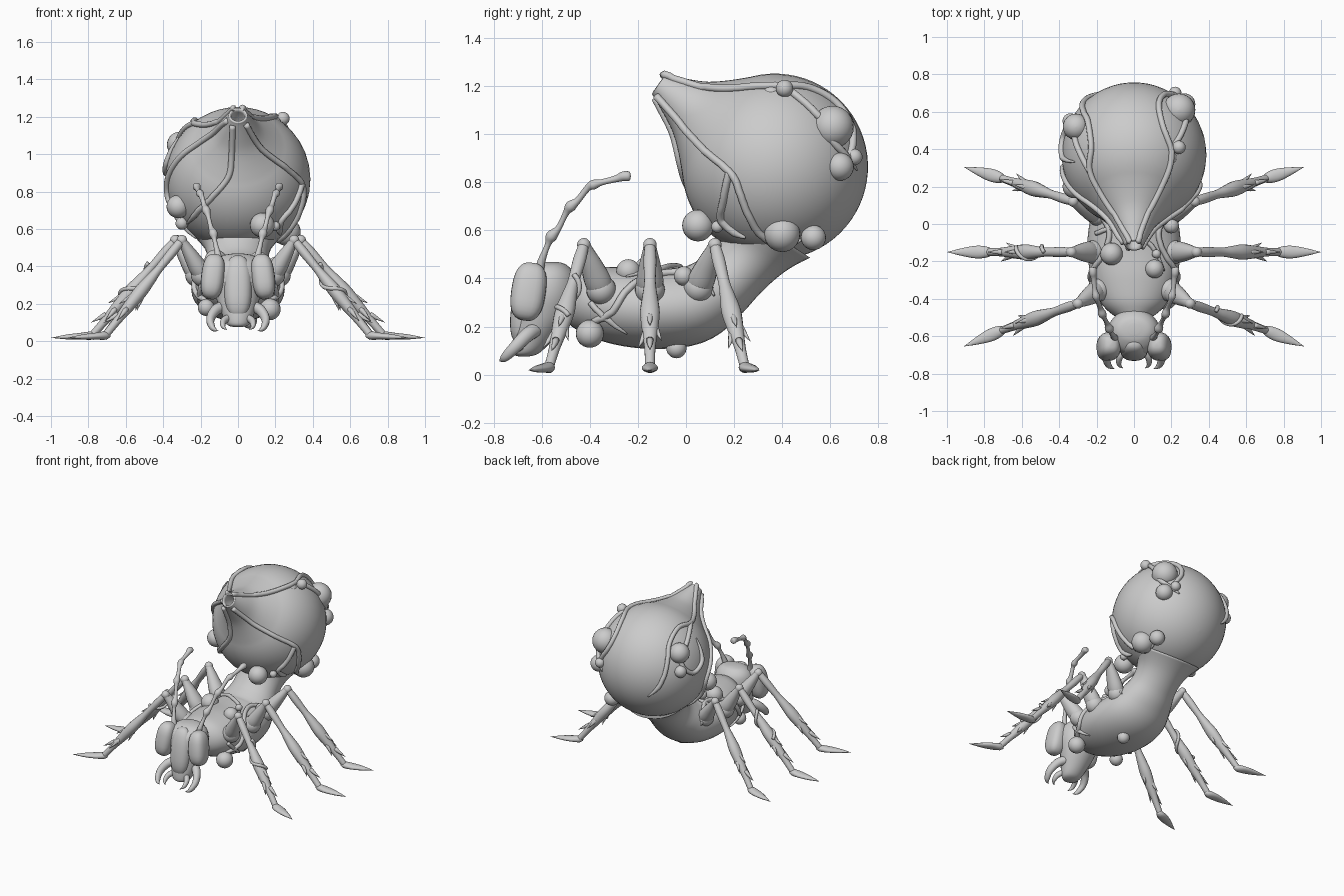
import bpy, math
from mathutils import Vector as V, Matrix
from mathutils.bvhtree import BVHTree

if "Cube" in bpy.data.objects:
    bpy.data.objects.remove(bpy.data.objects["Cube"])


def spline(pts, steps):
    """Catmull-Rom through points of any dimension."""
    out = []
    for i in range(len(pts) - 1):
        a, b, c, d = pts[max(i - 1, 0)], pts[i], pts[i + 1], pts[min(i + 2, len(pts) - 1)]
        for k in range(steps):
            t = k / steps
            out.append(tuple(.5 * (2*q + (r - p)*t + (2*p - 5*q + 4*r - s)*t*t + (3*q - p - 3*r + s)*t**3)
                             for p, q, r, s in zip(a, b, c, d)))
    return out + [tuple(pts[-1])]


def add(name, verts, faces):
    me = bpy.data.meshes.new(name)
    me.from_pydata(verts, [], faces)
    me.polygons.foreach_set("use_smooth", [True] * len(faces))
    ob = bpy.data.objects.new(name, me)
    bpy.context.collection.objects.link(ob)
    return ob


def tube(name, pts, hint=(1, 0, 0), n=16, steps=5, axis=None):
    """Loft ellipses (x, y, z, side radius, other radius) along a path."""
    if steps > 1:
        pts = spline(pts, steps)
    verts, faces, s = [], [], V(hint)
    for i, p in enumerate(pts):
        t = V(axis) if axis else (V(pts[min(i + 1, len(pts) - 1)][:3]) - V(pts[max(i - 1, 0)][:3])).normalized()
        s = (s - t * s.dot(t)).normalized()
        u = t.cross(s)
        for k in range(n):
            a = 2 * math.pi * k / n
            verts.append(V(p[:3]) + s * (max(p[3], .0005) * math.cos(a)) + u * (max(p[4], .0005) * math.sin(a)))
    for i in range(len(pts) - 1):
        for k in range(n):
            j = (k + 1) % n
            faces.append((i*n + k, i*n + j, i*n + n + j, i*n + n + k))
    faces += [tuple(range(n))[::-1], tuple(range(len(verts) - n, len(verts)))]
    return add(name, verts, faces)


def ball(name, c, r, tilt=(0, 0, 0), power=1):
    """Ellipsoid; power below 1 makes it boxier."""
    r = r if isinstance(r, tuple) else (r, r, r)
    rot = Matrix.Rotation(tilt[1], 3, 'Y') @ Matrix.Rotation(tilt[0], 3, 'X')
    f = lambda v: math.copysign(abs(v) ** power, v)
    n, m, verts, faces = 24, 14, [], []
    for i in range(m + 1):
        a = math.pi * (i + .01) / (m + .02)
        for k in range(n):
            b = 2 * math.pi * k / n
            verts.append(V(c) + rot @ V((r[0]*f(math.sin(a))*f(math.cos(b)),
                                         r[1]*f(math.sin(a))*f(math.sin(b)), r[2]*f(math.cos(a)))))
    for i in range(m):
        for k in range(n):
            j = (k + 1) % n
            faces.append((i*n + k, i*n + n + k, i*n + n + j, i*n + j))
    faces += [tuple(range(n)), tuple(range(m*n, m*n + n))[::-1]]
    return add(name, verts, faces)


# Abdomen: globe drawn out into an open spout
C, R = V((0, .37, .865)), .387
ax = V((0, -.48, .34)).normalized()
prof = [(R*math.cos(a), R*math.sin(a)) for a in [math.pi * (1 - .772*i/26) for i in range(27)]]
prof += spline([(.3, .245), (.36, .186), (.43, .128), (.51, .086), (.575, .056), (.592, .05)], 3)
prof += [(.594, .039), (.57, .037), (.48, .036), (.44, .002)]
abdomen = tube("abdomen", [(*(C + ax*d), r, r) for d, r in prof], n=40, steps=1, axis=ax)

# Thorax curving up into the waist
thorax = tube("thorax", [(0, -.5, .33, .09, .09), (0, -.43, .315, .17, .13), (0, -.3, .29, .225, .16),
                         (0, -.14, .275, .25, .168), (0, .02, .29, .235, .165), (0, .13, .355, .195, .145),
                         (0, .21, .43, .165, .135), (0, .28, .51, .18, .15), (0, .34, .6, .25, .21)], n=32)

# Head, eyes and mouthparts
tube("head", [(0, -.56, .468, .03, .03), (0, -.565, .455, .09, .07), (0, -.575, .41, .13, .115),
              (0, -.58, .33, .14, .125), (0, -.595, .24, .12, .11), (0, -.635, .15, .088, .085),
              (0, -.665, .09, .06, .055), (0, -.675, .075, .02, .02)], n=28, axis=(0, 0, 1))
ball("face_plate", (0, -.66, .29), (.075, .065, .17), (-.15, 0, 0), .8)
for s, side in ((1, "right"), (-1, "left")):
    ball(f"{side}_eye", (s*.135, -.655, .345), (.062, .072, .122), (-.15, -s*.12, 0), .75)
    tube(f"{side}_outer_mandible", [(s*.07, -.62, .19, .03, .03), (s*.12, -.66, .165, .028, .03),
                                    (s*.148, -.71, .115, .022, .026), (s*.135, -.755, .07, .015, .018),
                                    (s*.105, -.775, .055, 0, 0)])
    tube(f"{side}_inner_mandible", [(s*.04, -.67, .13, .02, .02), (s*.075, -.71, .11, .018, .02),
                                    (s*.08, -.75, .08, .012, .014), (s*.058, -.772, .06, 0, 0)])
    # Jointed antenna
    tube(f"{side}_antenna", [(s*x, y, z, r, r) for x, y, z, r in (
        (.1, -.61, .43, .02), (.11, -.6, .475, .016), (.125, -.575, .54, .012), (.132, -.56, .575, .024),
        (.145, -.53, .61, .013), (.16, -.5, .67, .013), (.17, -.48, .7, .023), (.18, -.45, .725, .014),
        (.195, -.41, .775, .014), (.203, -.385, .79, .021), (.21, -.35, .8, .013), (.216, -.29, .815, .015),
        (.22, -.26, .825, .021), (.222, -.235, .825, .019), (.222, -.23, .825, .003))], n=12, steps=4)

# Legs: base, knee, ankle, toe for each pair
legs = {"front": ((.17, -.34, .32), (.3, -.425, .54), (.71, -.57, .03), (.91, -.655, .018)),
        "middle": ((.2, -.15, .32), (.335, -.15, .54), (.78, -.15, .03), (1, -.15, .018)),
        "back": ((.17, .04, .33), (.325, .12, .54), (.71, .245, .03), (.91, .305, .018))}
for s, side in ((1, "right"), (-1, "left")):
    for key, joints in legs.items():
        name = f"{side}_{key}"
        base, knee, ankle, toe = [V((s*p[0], p[1], p[2])) for p in joints]
        path = lambda a, b, rows: [(*a.lerp(b, t), r, q) for t, r, q in rows]
        ball(name + "_coxa", base.lerp(knee, .15), .062)
        tube(name + "_femur", path(base, knee, [(0, .045, .045), (.3, .056, .05), (.6, .046, .04),
                                                (.9, .03, .026), (1.03, .026, .022)]), (0, 1, 0))
        ball(name + "_knee", knee, .028)
        tube(name + "_tibia", path(knee, ankle, [(-.02, .02, .02), (.12, .027, .025), (.3, .024, .022), (.42, .032, .03),
                                                 (.55, .041, .036), (.7, .033, .03), (.85, .023, .022),
                                                 (1.02, .02, .02)]), (0, 1, 0))
        tube(name + "_foot", path(ankle - (toe - ankle)*.12, toe, [(0, .012, .012), (.12, .028, .022), (.35, .034, .018),
                                                                   (.65, .022, .013), (1, 0, 0)]), (0, 1, 0))
        # Thorns pointing down the shin
        d = (ankle - knee).normalized()
        out = V((0, 1, 0)).cross(d) * s
        out = out if out.z > 0 else -out
        for i, (t, w) in enumerate(((.6, out), (.66, V((0, 1, 0))), (.72, V((0, -1, 0))), (.8, out), (.55, -out))):
            p = knee.lerp(ankle, t)
            tube(f"{name}_thorn_{i}", [(*(p + w*.018), .016, .016), (*(p + w*.033 + d*.04), .01, .01),
                                       (*(p + w*.05 + d*.085), 0, 0)], (0, 1, .3), n=8, steps=2)
        # Vine coiled round two of the shins
        if (side, key) in (("right", "front"), ("left", "middle")):
            coil = []
            for i in range(15):
                a = i * .5
                c = knee.lerp(ankle, .28 + i*.024) + (out*math.cos(a) + V((0, 1, 0))*math.sin(a)) * (.03 + .0008*i)
                coil.append((*c, .011, .011))
            tube(name + "_vine", coil, n=8, steps=2)


def vein(name, ob, pts, r=.016):
    """Raised vein pressed on to the nearest surface of a body part."""
    me = ob.data
    tree = BVHTree.FromPolygons([v.co for v in me.vertices], [p.vertices for p in me.polygons])
    path = []
    sm = spline(pts, 7)
    for i, p in enumerate(sm):
        co, no = tree.find_nearest(V(p))[:2]
        w = r * (1 if i < len(sm) - 6 else .25 + .125*(len(sm) - 1 - i))
        path.append((*(co + (V(p) - co).normalized() * .006 if (V(p) - co).dot(no) > 0 else co), w, w))
    tube(name, path, (.3, .5, .8), n=10, steps=1)


# Abdomen veins running from the spout
vein("vein_top_right", abdomen, [(.02, -.1, 1.25), (.06, .03, 1.2), (.13, .16, 1.19), (.19, .3, 1.2), (.21, .4, 1.22),
                                 (.16, .52, 1.2), (.14, .64, 1.14), (.17, .72, 1.05), (.24, .71, .93), (.28, .65, .88)])
vein("vein_top_right_branch", abdomen, [(.21, .4, 1.22), (.26, .48, 1.16), (.31, .58, 1.09), (.34, .65, 1), (.3, .7, .93), (.22, .75, .85)])
vein("vein_top_left", abdomen, [(-.02, -.1, 1.25), (-.08, .02, 1.18), (-.17, .14, 1.16), (-.24, .28, 1.17), (-.23, .42, 1.18),
                                (-.26, .56, 1.12), (-.3, .64, 1), (-.28, .7, .85), (-.2, .74, .75)])
vein("vein_top_left_branch", abdomen, [(-.24, .28, 1.17), (-.32, .42, 1.12), (-.37, .55, 1), (-.39, .47, .9), (-.41, .36, .95), (-.33, .33, 1.1)])
vein("vein_side_right", abdomen, [(.04, -.12, 1.16), (.13, -.02, 1.03), (.25, .08, .93), (.35, .19, .83), (.36, .23, .7),
                                  (.3, .29, .58), (.24, .38, .51), (.25, .5, .52)])
vein("vein_side_right_branch", abdomen, [(.34, .18, .84), (.31, .15, .73), (.26, .12, .62), (.24, .18, .57), (.24, .24, .55)])
vein("vein_front_left", abdomen, [(-.03, -.13, 1.15), (-.035, -.06, 1), (-.05, -.02, .88), (-.14, 0, .77), (-.24, .09, .67), (-.3, .2, .6)])
vein("vein_side_left", abdomen, [(-.05, -.1, 1.18), (-.2, .06, 1.08), (-.33, .17, .97), (-.39, .3, .8), (-.34, .28, .66), (-.24, .3, .53)])

# Thorax veins
for s, side in ((1, "right"), (-1, "left")):
    vein(f"thorax_vein_{side}", thorax, [(s*.2, -.4, .2), (s*.24, -.31, .26), (s*.24, -.25, .36), (s*.18, -.17, .42),
                                         (s*.14, -.05, .45), (s*.2, .05, .42), (s*.24, .13, .33)], .015)
    vein(f"thorax_low_vein_{side}", thorax, [(s*.2, -.4, .3), (s*.23, -.34, .22), (s*.2, -.25, .15)], .013)
vein("thorax_cross_vein", thorax, [(-.22, -.05, .4), (-.1, -.02, .46), (0, -.06, .46), (.1, -.12, .45), (.17, -.25, .42)], .013)

# Blisters: x, y, z, radius
for i, (x, y, z, r) in enumerate((
        (.24, .61, 1.03, .088), (.27, .64, .865, .058), (.22, .7, .905, .034), (.19, .355, 1.165, .04),
        (.24, .41, 1.19, .036), (.26, .4, .585, .075), (.24, .53, .57, .052), (.13, .05, .62, .066),
        (.2, .13, .615, .025), (-.31, .52, 1.05, .07), (-.34, .55, .93, .042), (-.32, .2, .72, .062),
        (-.3, .24, .63, .034), (.11, -.24, .43, .05), (-.12, -.16, .43, .06), (.12, -.16, .455, .024),
        (.2, -.01, .41, .04), (.17, -.4, .17, .058), (-.17, -.39, .18, .045), (.06, -.04, .11, .042))):
    ball(f"blister_{i}", (x, y, z), r)
